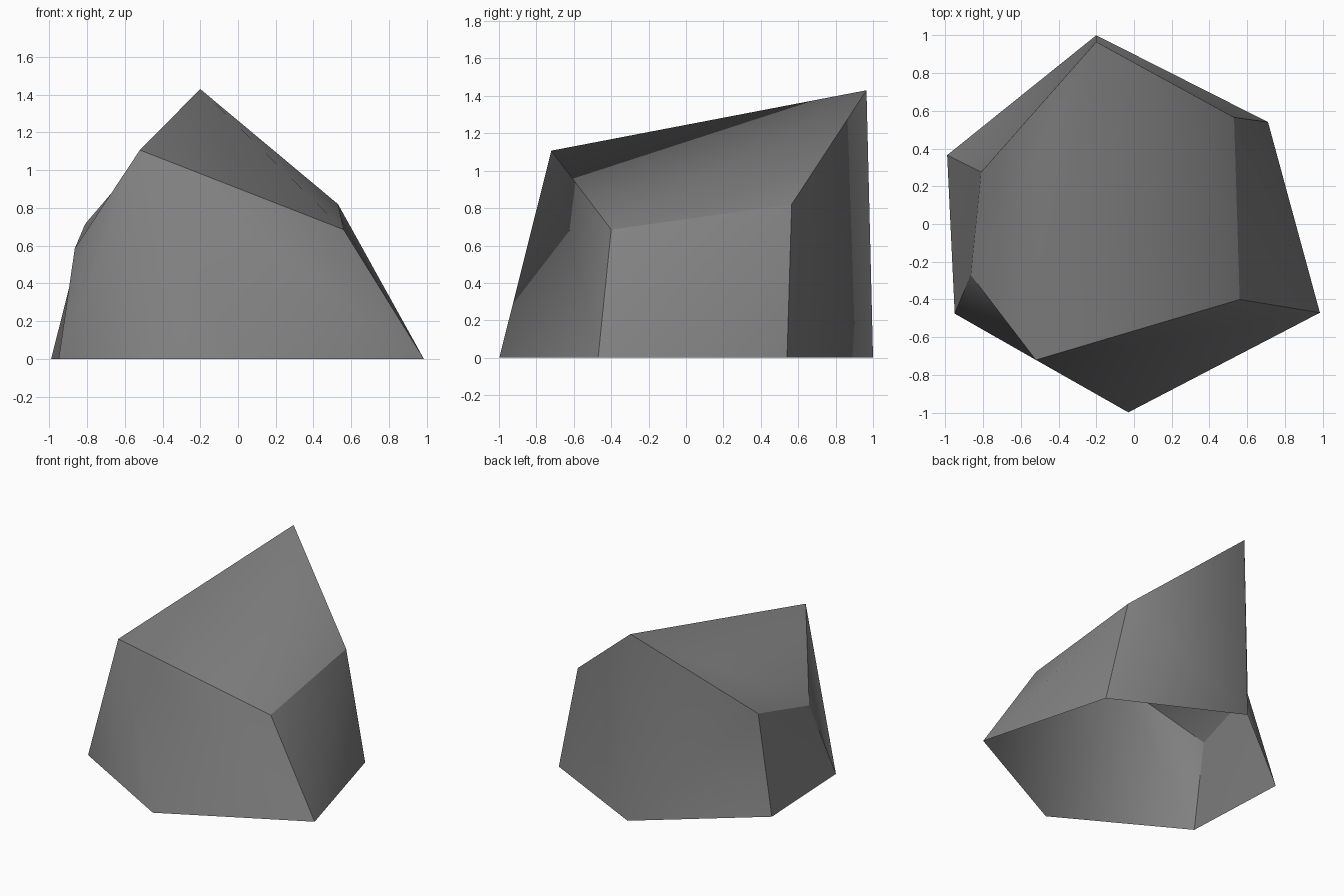
import bpy, bmesh

if "Cube" in bpy.data.objects:
    bpy.data.objects.remove(bpy.data.objects["Cube"])

# Foot ring, and the crown ring above it (same order, counter-clockwise)
foot = [(0.985, -0.47, 0), (0.71, 0.54, 0), (-0.2, 1.0, 0),
        (-0.99, 0.365, 0), (-0.95, -0.475, 0), (-0.03, -0.998, 0)]
crown = [(0.56, -0.40, 0.685), (0.53, 0.565, 0.82), (-0.2, 0.965, 1.43),
         (-0.81, 0.275, 0.715), (-0.865, -0.27, 0.585), (-0.52, -0.72, 1.107)]

bm = bmesh.new()
f = [bm.verts.new(p) for p in foot]
c = [bm.verts.new(p) for p in crown]

# Side facets, split with alternating diagonals; the underside is open
diagonals = []
for i in range(6):
    j = (i + 1) % 6
    if i % 2 == 0:
        bm.faces.new((f[i], f[j], c[j]))
        bm.faces.new((f[i], c[j], c[i]))
        diagonals.append({f[i], c[j]})
    else:
        bm.faces.new((f[i], f[j], c[i]))
        bm.faces.new((f[j], c[j], c[i]))
        diagonals.append({f[j], c[i]})

# Top, fanned out from the peak
peak = c[2]
for k in range(3, 7):
    bm.faces.new((peak, c[k % 6], c[(k + 1) % 6]))
    diagonals.append({peak, c[k % 6]} if k > 3 else {peak, c[4]})
diagonals.append({peak, c[0]})

# Soft shading inside each facet and over the corners below the ridge
soft = diagonals + [{f[2], c[2]}, {f[5], c[5]}]
crisp = [{peak, c[3]}, {peak, c[1]}]
for face in bm.faces:
    face.smooth = True
for edge in bm.edges:
    ends = set(edge.verts)
    edge.smooth = ends in soft and ends not in crisp

# Last top facet beside the peak
bm.normal_update()

mesh = bpy.data.meshes.new("rock")
bm.to_mesh(mesh)
bm.free()
rock = bpy.data.objects.new("rock", mesh)
bpy.context.collection.objects.link(rock)

# Stone colour
stone = bpy.data.materials.new("stone grey")
stone.diffuse_color = (0.22, 0.22, 0.22, 1)
stone.use_nodes = True
stone.node_tree.nodes["Principled BSDF"].inputs["Base Color"].default_value = stone.diffuse_color
mesh.materials.append(stone)
